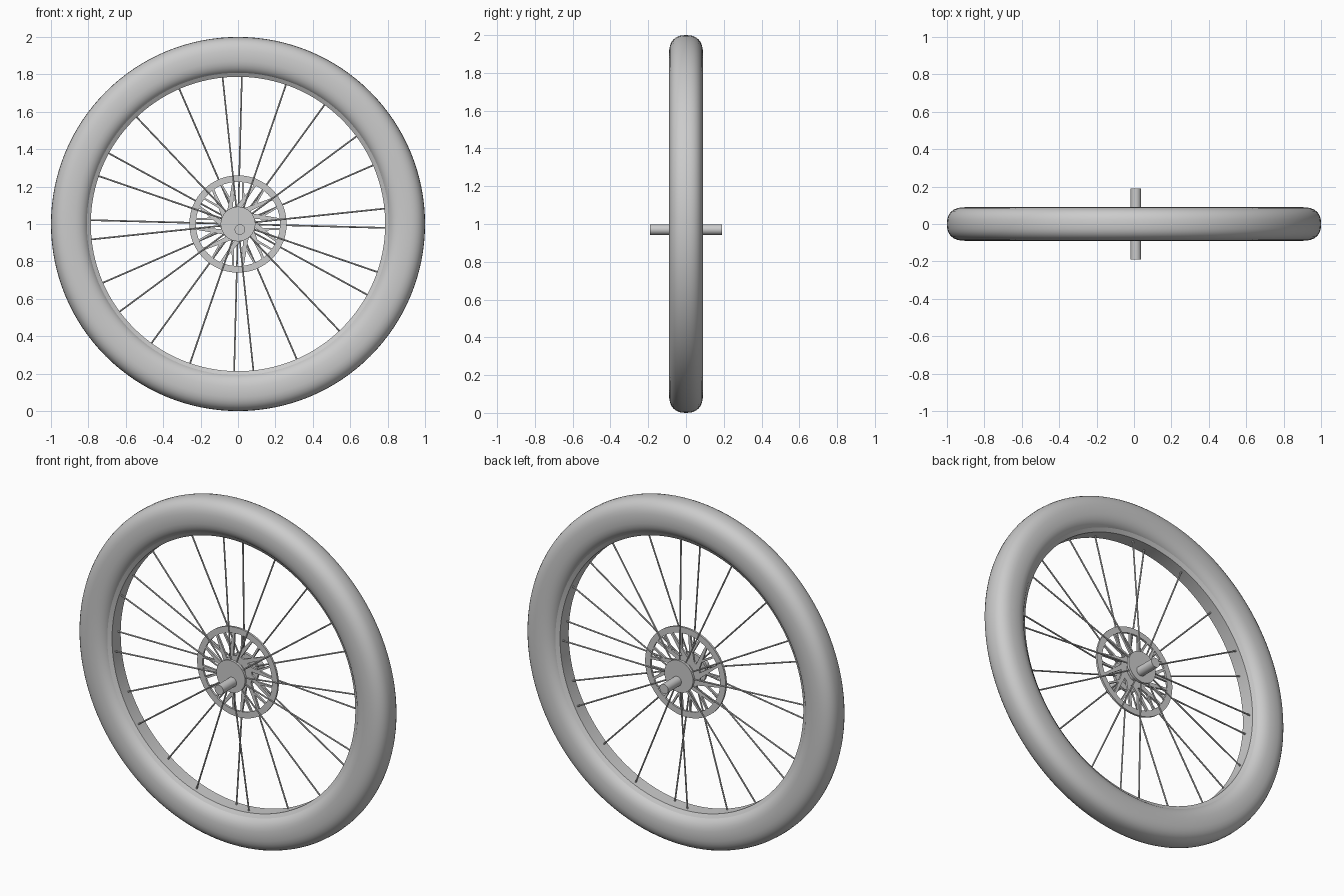
import bpy, bmesh, math
from mathutils import Vector

if "Cube" in bpy.data.objects:
    bpy.data.objects.remove(bpy.data.objects["Cube"])

C = Vector((0, 0, 1))


def finish(name, bm, smooth=True):
    bmesh.ops.recalc_face_normals(bm, faces=bm.faces)
    me = bpy.data.meshes.new(name)
    bm.to_mesh(me)
    bm.free()
    ob = bpy.data.objects.new(name, me)
    bpy.context.collection.objects.link(ob)
    if smooth:
        bpy.ops.object.select_all(action='DESELECT')
        ob.select_set(True)
        bpy.context.view_layer.objects.active = ob
        bpy.ops.object.shade_smooth_by_angle(angle=math.radians(35))
    return ob


def polar(r, a, y=0.0):
    return C + Vector((r * math.cos(a), y, r * math.sin(a)))


def ring(name, profile, n=96):
    """Sweep a closed (radius, y) profile around the wheel centre."""
    bm = bmesh.new()
    rows = [[bm.verts.new(polar(r, math.tau * i / n, y)) for r, y in profile] for i in range(n)]
    m = len(profile)
    for i in range(n):
        a, b = rows[i], rows[(i + 1) % n]
        for j in range(m):
            k = (j + 1) % m
            bm.faces.new((a[j], a[k], b[k], b[j]))
    return finish(name, bm)


def rod(bm, p, q, r, n):
    d = q - p
    mat = d.to_track_quat('Z', 'Y').to_matrix().to_4x4()
    mat.translation = (p + q) / 2
    bmesh.ops.create_cone(bm, cap_ends=True, segments=n, radius1=r, radius2=r,
                          depth=d.length, matrix=mat)


def cylinder(name, centre, y0, y1, r, n=32):
    bm = bmesh.new()
    rod(bm, Vector((centre[0], y0, centre[1])), Vector((centre[0], y1, centre[1])), r, n)
    return finish(name, bm)


# Tyre: rounded, slightly squared section
def sup(v):
    return math.copysign(abs(v) ** (2 / 2.5), v)


tyre = [(0.898 + 0.102 * sup(math.cos(t)), 0.09 * sup(math.sin(t)))
        for t in (math.tau * i / 32 for i in range(32))]
ring("tyre", tyre, 128)

# Rim inside the tyre
ring("rim", [(0.787, -0.04), (0.787, 0.04), (0.82, 0.06), (0.82, -0.06)], 128)

# Hub core, flanges and axle
cylinder("hub_core", (0, 1), -0.06, 0.06, 0.055)
for side, y in (("front", -0.06), ("back", 0.06)):
    cylinder("hub_flange_" + side, (0, 1), y - 0.008, y + 0.008, 0.093)
cylinder("axle", (0.01, 0.97), -0.19, 0.19, 0.028)

# Brake disc ring with leaning forked arms
T = 0.006
ring("disc_ring", [(0.225, -T), (0.26, -T), (0.26, T), (0.225, T)])
ring("disc_centre", [(0.05, -T), (0.095, -T), (0.095, T), (0.05, T)], 48)


def plate(bm, a0, r0, w0, a1, r1, w1):
    p, q = polar(r0, a0), polar(r1, a1)
    side = (q - p).cross(Vector((0, 1, 0))).normalized()
    pts = [p + side * w0, p - side * w0, q - side * w1, q + side * w1]
    lo = [bm.verts.new(v + Vector((0, -T, 0))) for v in pts]
    hi = [bm.verts.new(v + Vector((0, T, 0))) for v in pts]
    bm.faces.new(lo)
    bm.faces.new(hi[::-1])
    for i in range(4):
        j = (i + 1) % 4
        bm.faces.new((lo[i], lo[j], hi[j], hi[i]))


bm = bmesh.new()
for i in range(12):
    a = math.tau * i / 12
    plate(bm, a, 0.085, 0.014, a - 0.42, 0.23, 0.006)
    plate(bm, a - 0.2, 0.14, 0.006, a - 0.12, 0.23, 0.005)
finish("disc_arms", bm, False)

# Spokes: half a turn of angles, repeated on the other side
angles = [96, 88.5, 71, 54, 36.5, 23.5, 6, -1.5, -19, -28.7, -46.5, -66.5]
bm = bmesh.new()
for turn in (0, 180):
    for i, deg in enumerate(angles):
        s = 1 if i % 2 else -1
        a = math.radians(deg + turn)
        rod(bm, polar(0.08, a, 0.055 * s), polar(0.80, a, 0.015 * s), 0.0045, 8)
finish("spokes", bm)
